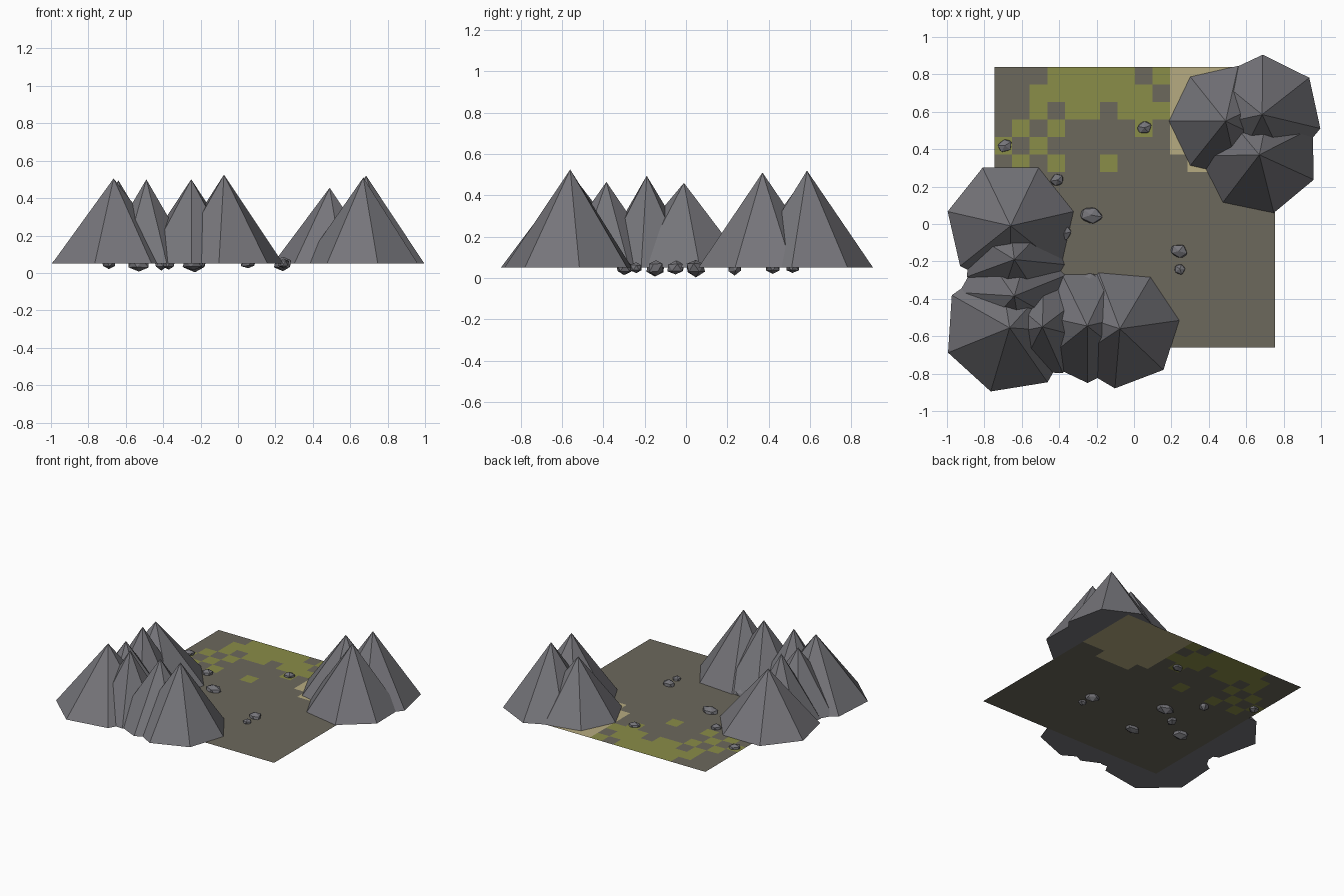
import bpy, bmesh, math, random
from mathutils import Matrix, Vector

if "Cube" in bpy.data.objects:
    bpy.data.objects.remove(bpy.data.objects["Cube"], do_unlink=True)

random.seed(4)
GROUND_Z = 0.05


def material(name, rgb):
    mat = bpy.data.materials.new(name)
    mat.use_nodes = True
    mat.diffuse_color = (*rgb, 1)
    mat.node_tree.nodes["Principled BSDF"].inputs["Base Color"].default_value = (*rgb, 1)
    return mat


stone = material("grey stone", (0.18, 0.178, 0.195))
earth = material("brown earth", (0.15, 0.138, 0.107))
grass = material("olive grass", (0.254, 0.266, 0.065))
sand = material("pale sand", (0.47, 0.41, 0.22))


def add_object(name, bm, mats):
    mesh = bpy.data.meshes.new(name)
    bm.to_mesh(mesh)
    bm.free()
    for mat in mats:
        mesh.materials.append(mat)
    obj = bpy.data.objects.new(name, mesh)
    bpy.context.collection.objects.link(obj)
    return obj


# Tiled ground: one letter per tile, northern rows first; the rest is earth
TILES = [
    "...ggggg.gssssss",
    "..ggggggg.ssssss",
    "..g.gg.gggssssss",
    ".g.g....g.ssssss",
    "g.g.......ssssss",
    ".g.g..g....sss..",
]
SIZE, CENTRE = 1.5, Vector((0.005, 0.09, GROUND_Z - 0.0005))
bm = bmesh.new()
bmesh.ops.create_grid(bm, x_segments=16, y_segments=16, size=SIZE / 2)
for face in bm.faces:
    c = face.calc_center_median()
    col = int((c.x / SIZE + 0.5) * 16)
    row = int((0.5 - c.y / SIZE) * 16)
    if row < len(TILES):
        face.material_index = ".gs".index(TILES[row][col])
bmesh.ops.translate(bm, verts=bm.verts, vec=CENTRE)
add_object("ground", bm, [earth, grass, sand])


# Seven-sided peaks: x, y, tip height, base radius, direction of one corner
PEAKS = [
    (-0.66, -0.01, 0.46, 0.345, -90),
    (-0.64, -0.19, 0.495, 0.27, 200),
    (-0.64, -0.385, 0.465, 0.295, 22),
    (-0.665, -0.555, 0.505, 0.355, 202),
    (-0.49, -0.55, 0.5, 0.27, 294),
    (-0.25, -0.545, 0.5, 0.305, 116),
    (-0.075, -0.56, 0.525, 0.32, 8),
    (0.49, 0.55, 0.455, 0.303, 180),
    (0.685, 0.585, 0.52, 0.32, 38),
    (0.67, 0.37, 0.51, 0.32, 284),
]
for i, (x, y, top, radius, turn) in enumerate(PEAKS, 1):
    bm = bmesh.new()
    ring = []
    for k in range(7):
        a = math.radians(turn) + k * math.tau / 7
        ring.append(bm.verts.new((x + radius * math.cos(a), y + radius * math.sin(a), GROUND_Z)))
    tip = bm.verts.new((x, y, top))
    bm.faces.new(ring[::-1])
    for a, b in zip(ring, ring[1:] + ring[:1]):
        bm.faces.new((a, b, tip))
    add_object(f"peak_{i}", bm, [stone])


# Half-buried boulders: x, y, half length, half width, half height, turn
ROCKS = [
    (-0.69, 0.42, 0.045, 0.038, 0.033, 30),
    (0.055, 0.515, 0.045, 0.037, 0.028, 20),
    (-0.41, 0.235, 0.042, 0.036, 0.036, 40),
    (-0.23, 0.048, 0.068, 0.05, 0.044, -10),
    (-0.37, -0.05, 0.048, 0.036, 0.038, 80),
    (-0.53, -0.15, 0.065, 0.05, 0.046, 10),
    (-0.24, -0.3, 0.062, 0.042, 0.04, 5),
    (0.24, -0.145, 0.054, 0.04, 0.043, -15),
    (0.245, -0.24, 0.036, 0.032, 0.03, 0),
]
for i, (x, y, lx, ly, lz, turn) in enumerate(ROCKS, 1):
    bm = bmesh.new()
    bmesh.ops.create_icosphere(bm, subdivisions=1, radius=1)
    for v in bm.verts:
        v.co *= random.uniform(0.85, 1.08)
    place = (Matrix.Translation((x, y, GROUND_Z)) @ Matrix.Rotation(math.radians(turn), 4, "Z")
             @ Matrix.Diagonal((lx, ly, lz, 1)))
    bmesh.ops.transform(bm, matrix=place, verts=bm.verts)
    add_object(f"boulder_{i}", bm, [stone])
